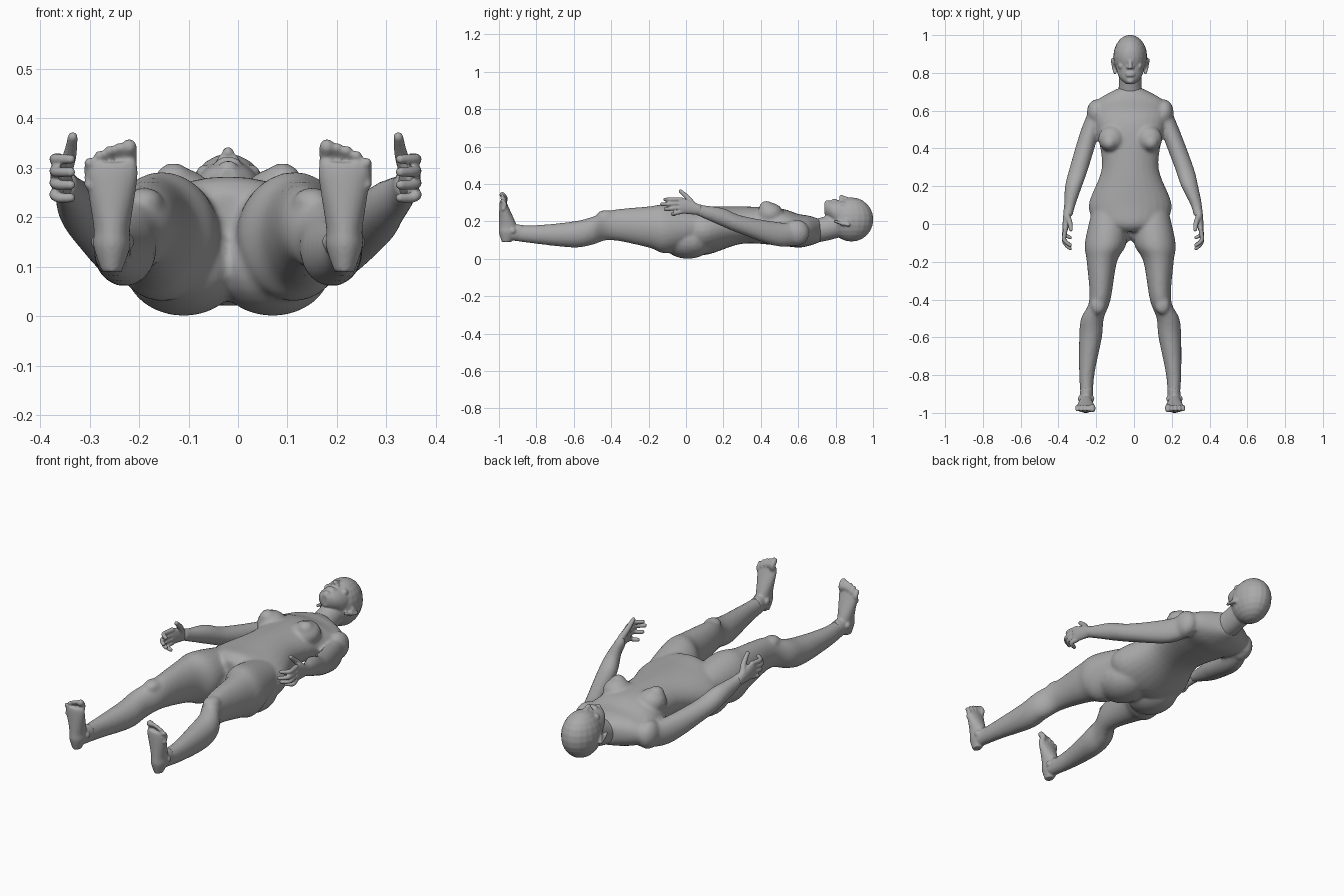
import bpy, bmesh, math
from mathutils import Vector, Matrix

cube = bpy.data.objects.get("Cube")
if cube:
    bpy.data.objects.remove(cube)

MIDLINE = -.02
SIDES = {"left": 1, "right": -1}

grey = bpy.data.materials.new("plain grey")
grey.use_nodes = True
grey.diffuse_color = (.4, .4, .4, 1)
grey.node_tree.nodes["Principled BSDF"].inputs["Base Color"].default_value = grey.diffuse_color


def section(x=0, y=0, z=0, wide=0, deep=0):
    """One rounded cross-section: its centre and two half sizes."""
    return Vector((x, y, z, wide, deep))


def spline(points, steps=6):
    """Catmull-Rom interpolation through vectors of any length."""
    points = [Vector(p) for p in points]
    padded = [points[0], *points, points[-1]]
    result = []
    for before, start, end, after in zip(padded, padded[1:], padded[2:], padded[3:]):
        leave, arrive = (end - before) / 2, (after - start) / 2
        for step in range(steps):
            t = step / steps
            bend = (start - end) * 2 + leave + arrive
            result.append(start + leave * t + (end - start - leave - bend) * t * t + bend * t ** 3)
    return result + [points[-1]]


def loft(bm, sections, side=1, upright=False, sides=28):
    """Closed tube along the body, or an upright one with level rings."""
    rings = []
    for x, y, z, wide, deep in spline(sections):
        ring = []
        for i in range(sides):
            angle = math.tau * i / sides
            across, through = wide * math.cos(angle), deep * math.sin(angle)
            centre = Vector((MIDLINE + side * x, y, z))
            offset = (across, through, 0) if upright else (across, 0, through)
            ring.append(bm.verts.new(centre + Vector(offset)))
        rings.append(ring)
    for lower, upper in zip(rings, rings[1:]):
        for i in range(sides):
            bm.faces.new((lower[i - 1], lower[i], upper[i], upper[i - 1]))
    bm.faces.new(reversed(rings[0]))
    bm.faces.new(rings[-1])


def ball(bm, centre, size, side=1):
    x, y, z = centre
    place = Matrix.Translation((MIDLINE + side * x, y, z))
    bmesh.ops.create_uvsphere(bm, u_segments=20, v_segments=12, radius=1,
                              matrix=place @ Matrix.Diagonal((*size, 1)))


def bead_chain(bm, path, start, end, side=1):
    """Tapering rounded rod, for digits and facial ridges."""
    points = spline(path)
    for i, point in enumerate(points):
        radius = start + (end - start) * i / (len(points) - 1)
        ball(bm, point, (radius, radius, radius), side)


def finish(bm, name, voxel, smoothing):
    """Blend the overlapping volumes into one smooth skin."""
    bmesh.ops.recalc_face_normals(bm, faces=bm.faces)
    mesh = bpy.data.meshes.new(name)
    bm.to_mesh(mesh)
    bm.free()
    mesh.materials.append(grey)
    part = bpy.data.objects.new(name, mesh)
    bpy.context.collection.objects.link(part)
    blend = part.modifiers.new("blend", 'REMESH')
    blend.mode = 'VOXEL'
    blend.voxel_size = voxel
    blend.use_smooth_shade = True
    soften = part.modifiers.new("soften", 'SMOOTH')
    soften.iterations = smoothing


# Torso, from the pelvis up to the base of the neck
bm = bmesh.new()
loft(bm, [
    section(y=-.04, z=.17, wide=.07, deep=.08),
    section(y=0, z=.17, wide=.17, deep=.11),
    section(y=.1, z=.15, wide=.22, deep=.13),
    section(y=.3, z=.18, wide=.15, deep=.1),
    section(y=.5, z=.17, wide=.18, deep=.1),
    section(y=.6, z=.15, wide=.2, deep=.09),
    section(y=.66, z=.15, wide=.17, deep=.08),
    section(y=.72, z=.15, wide=.06, deep=.06),
])

for side in SIDES.values():
    # Buttock, breast and shoulder
    ball(bm, centre=(.09, .01, .1), size=(.12, .14, .1), side=side)
    ball(bm, centre=(.1, .45, .24), size=(.07, .07, .06), side=side)
    ball(bm, centre=(.11, .43, .27), size=(.04, .04, .04), side=side)
    ball(bm, centre=(.18, .59, .14), size=(.05, .07, .07), side=side)

    # Leg, from the hip to the ankle
    loft(bm, [
        section(x=.11, y=.08, z=.17, wide=.09, deep=.08),
        section(x=.13, y=-.1, z=.16, wide=.11, deep=.13),
        section(x=.15, y=-.2, z=.17, wide=.08, deep=.11),
        section(x=.16, y=-.4, z=.18, wide=.056, deep=.08),
        section(x=.2, y=-.5, z=.15, wide=.06, deep=.075),
        section(x=.21, y=-.6, z=.13, wide=.06, deep=.07),
        section(x=.23, y=-.8, z=.13, wide=.04, deep=.05),
        section(x=.23, y=-.95, z=.14, wide=.03, deep=.04),
    ], side)
    ball(bm, centre=(.17, -.43, .23), size=(.04, .05, .03), side=side)

    # Arm, with the left one held slightly further out
    away = .03 if side > 0 else 0
    loft(bm, [
        section(x=.16, y=.64, z=.14, wide=.04, deep=.05),
        section(x=.21, y=.5, z=.13, wide=.05, deep=.065),
        section(x=.27 + away / 2, y=.3, z=.18, wide=.05, deep=.05),
        section(x=.3 + away / 2, y=.2, z=.22, wide=.045, deep=.05),
        section(x=.32 + away, y=.1, z=.25, wide=.03, deep=.036),
        section(x=.33 + away, y=.04, z=.27, wide=.023, deep=.03),
    ], side)
finish(bm, "body", voxel=.009, smoothing=6)

# Skull, jaw and neck
bm = bmesh.new()
ball(bm, centre=(0, .885, .21), size=(.09, .117, .118))
loft(bm, [
    section(y=.92, z=.24, wide=.076, deep=.08),
    section(y=.82, z=.24, wide=.073, deep=.075),
    section(y=.77, z=.26, wide=.054, deep=.05),
    section(y=.74, z=.27, wide=.02, deep=.03),
])
loft(bm, [
    section(y=.64, z=.14, wide=.07, deep=.06),
    section(y=.74, z=.16, wide=.06, deep=.066),
    section(y=.84, z=.19, wide=.06, deep=.07),
])
# Nose, lips and chin
bead_chain(bm, [(0, .88, .316), (0, .83, .33)], start=.009, end=.012)
for lip in (.798, .786):
    ball(bm, centre=(0, lip, .312), size=(.025, .006, .01))
ball(bm, centre=(0, .757, .3), size=(.02, .014, .014))
for side in SIDES.values():
    # Nostril, brow, eyelid, cheek and ear
    ball(bm, centre=(.013, .83, .318), size=(.009, .009, .009), side=side)
    bead_chain(bm, [(.01, .89, .314), (.035, .893, .308), (.06, .88, .286)],
               start=.009, end=.007, side=side)
    ball(bm, centre=(.033, .868, .305), size=(.015, .008, .01), side=side)
    ball(bm, centre=(.045, .837, .288), size=(.02, .02, .018), side=side)
    bead_chain(bm, [(.08, .8, .2), (.09, .83, .19), (.096, .87, .18), (.086, .85, .21)],
               start=.008, end=.007, side=side)
    ball(bm, centre=(.084, .84, .19), size=(.009, .02, .014), side=side)
finish(bm, "head", voxel=.005, smoothing=3)

for name, side in SIDES.items():
    # Palm, its edge facing up
    away = .03 if side > 0 else 0
    bm = bmesh.new()
    loft(bm, [
        section(x=.33 + away, y=.08, z=.26, wide=.022, deep=.027),
        section(x=.34 + away, y=0, z=.28, wide=.018, deep=.04),
        section(x=.345 + away, y=-.035, z=.284, wide=.014, deep=.043),
    ], side)
    # Four stacked fingers that curl inward, the middle ones longest
    for finger in range(4):
        height = .317 - .022 * finger
        reach = .09 + .04 * math.sin(finger + .6)
        drop = .004 * finger
        bead_chain(bm, [
            (.343 + away, -.025, height),
            (.35 + away, -.02 - reach / 2, height - drop / 2),
            (.34 + away, -reach * .85, height - drop),
            (.318 + away, -reach, height - drop),
        ], start=.0125, end=.0095, side=side)
    # Thumb
    bead_chain(bm, [(.333 + away, .035, .29), (.32 + away, .01, .325), (.314 + away, -.03, .362)],
               start=.018, end=.01, side=side)
    finish(bm, name + "_hand", voxel=.004, smoothing=2)

    # Foot, standing from the heel up to the ball
    bm = bmesh.new()
    loft(bm, [
        section(x=.235, y=-.96, z=.09, wide=.02, deep=.025),
        section(x=.235, y=-.95, z=.14, wide=.037, deep=.05),
        section(x=.235, y=-.953, z=.18, wide=.037, deep=.047),
        section(x=.235, y=-.974, z=.28, wide=.052, deep=.024),
        section(x=.235, y=-.978, z=.31, wide=.05, deep=.016),
    ], side, upright=True)
    # Ankle and its two bones
    loft(bm, [
        section(x=.23, y=-.87, z=.137, wide=.034, deep=.044),
        section(x=.235, y=-.95, z=.143, wide=.034, deep=.044),
    ], side)
    for bone in (.2, .267):
        ball(bm, centre=(bone, -.925, .15), size=(.01, .016, .016), side=side)
    # Toes, the inner one thickest and the outer ones shorter
    for toe in range(5):
        across = .2 + .02 * toe
        tip = .342 - .002 * toe * toe
        radius = .0105 if toe else .0155
        bead_chain(bm, [(across, -.976, tip - .045), (across, -.968, tip - .02), (across, -.982, tip)],
                   start=radius, end=radius, side=side)
    finish(bm, name + "_foot", voxel=.005, smoothing=2)
